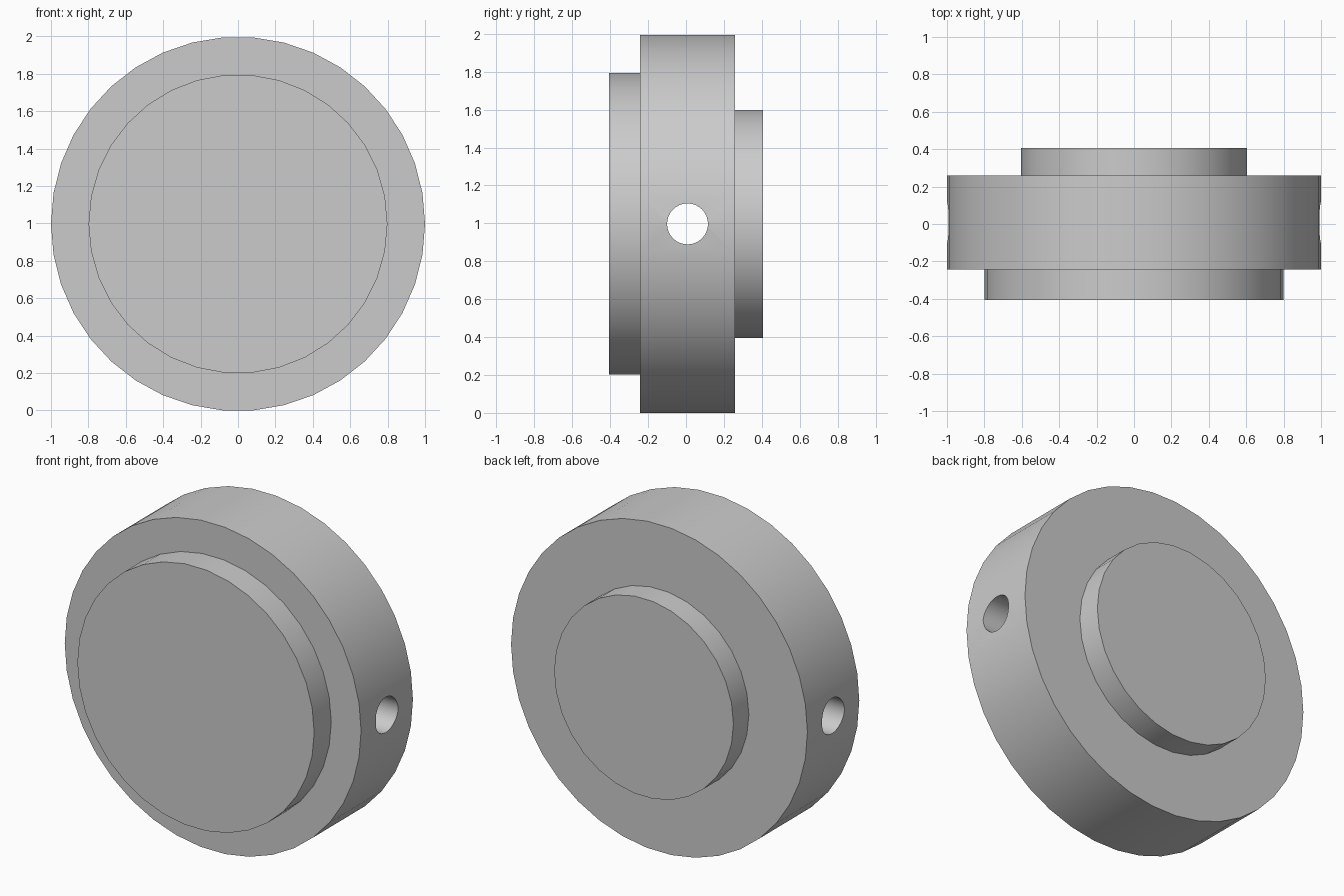
import bpy
import math

if "Cube" in bpy.data.objects:
    bpy.data.objects.remove(bpy.data.objects["Cube"], do_unlink=True)

grey = bpy.data.materials.new("plain_grey")
grey.use_nodes = True
colour = (0.6, 0.6, 0.6, 1)
grey.diffuse_color = colour
grey.node_tree.nodes["Principled BSDF"].inputs["Base Color"].default_value = colour

AXIS_Z = 0.997  # height of the common axis
OVERLAP = 0.05


def disc(name, radius, sides, y0, y1):
    """Cylinder along y from y0 to y1, with a vertex on +x."""
    bpy.ops.mesh.primitive_cylinder_add(
        vertices=sides, radius=radius, depth=y1 - y0,
        location=(0, (y0 + y1) / 2, AXIS_Z), rotation=(math.pi / 2, 0, 0))
    obj = bpy.context.object
    obj.name = name
    # Turn the ring so that a corner, not a side, points along x
    obj.rotation_euler.rotate_axis("Z", math.pi / 2)
    obj.data.materials.append(grey)
    return obj


def combine(body, tool, operation):
    """Apply a boolean and discard the tool."""
    mod = body.modifiers.new(operation.lower(), "BOOLEAN")
    mod.operation = operation
    mod.solver = "EXACT"
    mod.object = tool
    bpy.context.view_layer.objects.active = body
    bpy.ops.object.modifier_apply(modifier=mod.name)
    bpy.data.objects.remove(tool, do_unlink=True)


# Main disc with a wide front step and a narrow back step
body = disc("stepped_disc", 1.0, 38, -0.242, 0.258)
combine(body, disc("front_step", 0.799, 34, -0.407, -0.242 + OVERLAP), "UNION")
combine(body, disc("back_step", 0.605, 30, 0.258 - OVERLAP, 0.407), "UNION")

# Cross hole, right through from side to side
bpy.ops.mesh.primitive_cylinder_add(
    vertices=32, radius=0.108, depth=3,
    location=(0, 0.008, AXIS_Z), rotation=(0, math.pi / 2, 0))
hole = bpy.context.object
hole.name = "cross_hole_cutter"
hole.hide_render = True
hole.data.materials.append(grey)
combine(body, hole, "DIFFERENCE")

# Smooth rims, crisp edges
bpy.ops.object.select_all(action="DESELECT")
body.select_set(True)
bpy.context.view_layer.objects.active = body
bpy.ops.object.shade_smooth_by_angle(angle=math.radians(30))
